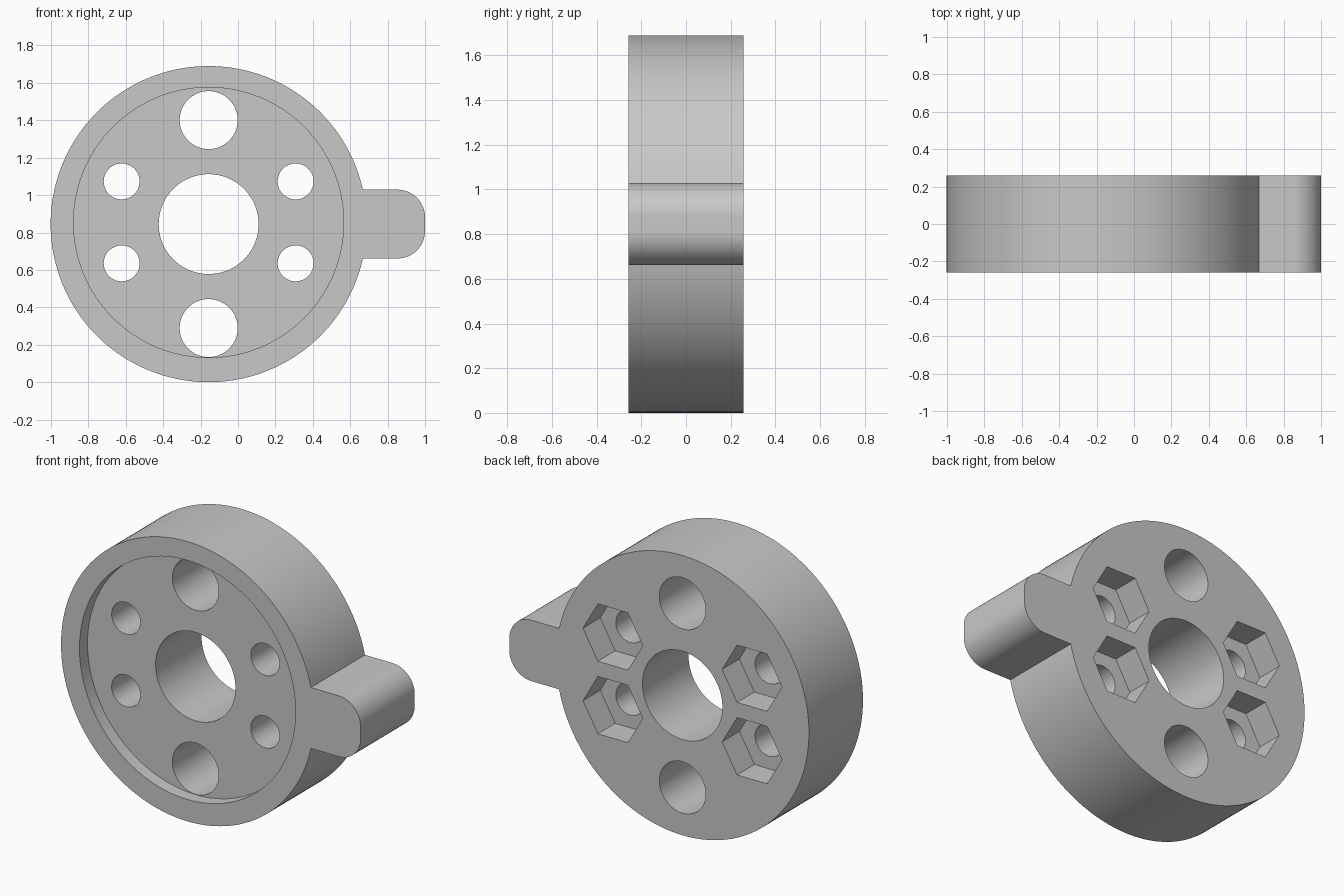
import bpy, bmesh
from math import sin, cos, asin, pi, tau
from mathutils import Vector

if "Cube" in bpy.data.objects:
    bpy.data.objects.remove(bpy.data.objects["Cube"], do_unlink=True)

CX, CZ, R = -0.157, 0.845, 0.845      # disc centre and radius
HALF = 0.258                          # half thickness
TAB, CORNER = 0.184, 0.148            # tab half height and corner radius
RECESS_DEPTH, POCKET_DEPTH = 0.077, 0.165
BOLT_Z = CZ + 0.009                   # centre height of the bolt pattern


def arc(cx, cz, r, start, end, n):
    return [(cx + r * cos(start + (end - start) * i / n),
             cz + r * sin(start + (end - start) * i / n)) for i in range(n + 1)]


def circle(cx, cz, r, n=96):
    return arc(cx, cz, r, 0, tau, n)[:-1]


def prisms(name, outlines, y0, y1):
    """Extrude closed x-z outlines from y0 to y1 into one object."""
    bm = bmesh.new()
    for outline in outlines:
        face = bm.faces.new([bm.verts.new((x, y0, z)) for x, z in outline])
        ext = bmesh.ops.extrude_face_region(bm, geom=[face], use_keep_orig=True)
        verts = [g for g in ext["geom"] if isinstance(g, bmesh.types.BMVert)]
        bmesh.ops.translate(bm, verts=verts, vec=Vector((0, y1 - y0, 0)))
    bmesh.ops.recalc_face_normals(bm, faces=bm.faces)
    mesh = bpy.data.meshes.new(name)
    bm.to_mesh(mesh)
    bm.free()
    obj = bpy.data.objects.new(name, mesh)
    bpy.context.collection.objects.link(obj)
    return obj


# Disc with a rounded tab on its left side
a = asin(TAB / R)
tip = 1.0 - CORNER
outline = arc(CX, CZ, R, a, tau - a, 160)
outline += arc(tip, CZ - TAB + CORNER, CORNER, -pi / 2, 0, 16)
outline += arc(tip, CZ + TAB - CORNER, CORNER, 0, pi / 2, 16)
body = prisms("disc_with_tab", [outline], -HALF, HALF)

# Cutters: front recess, through holes and hexagonal nut pockets in the back
bolts = [(CX + sx * 0.465, BOLT_Z + sz * 0.219) for sx in (-1, 1) for sz in (-1, 1)]
holes = [circle(CX, CZ, 0.267)]
holes += [circle(CX, CZ + s * 0.556, 0.155, 64) for s in (-1, 1)]
holes += [circle(x, z, 0.096, 48) for x, z in bolts]
cutters = [
    prisms("recess_cutter", [circle(CX, BOLT_Z, 0.722, 128)], -1, -HALF + RECESS_DEPTH),
    prisms("hole_cutter", holes, -1, 1),
    prisms("nut_pocket_cutter", [circle(x, z, 0.2, 6) for x, z in bolts],
           HALF - POCKET_DEPTH, 1),
]
for cutter in cutters:
    cutter.hide_render = True
    mod = body.modifiers.new(cutter.name, "BOOLEAN")
    mod.operation, mod.solver, mod.object = "DIFFERENCE", "EXACT", cutter

# Bake the cuts and drop the cutters
deps = bpy.context.evaluated_depsgraph_get()
baked = bpy.data.meshes.new_from_object(body.evaluated_get(deps))
body.modifiers.clear()
body.data = baked
for cutter in cutters:
    bpy.data.objects.remove(cutter, do_unlink=True)

# Single grey material
grey = bpy.data.materials.new("light_grey")
grey.use_nodes = True
colour = (0.58, 0.58, 0.58, 1)
grey.diffuse_color = colour
grey.node_tree.nodes["Principled BSDF"].inputs["Base Color"].default_value = colour
body.data.materials.clear()
body.data.materials.append(grey)

# Smooth curved walls, crisp edges
bpy.ops.object.select_all(action="DESELECT")
body.select_set(True)
bpy.context.view_layer.objects.active = body
bpy.ops.object.shade_smooth_by_angle(angle=pi / 6)
